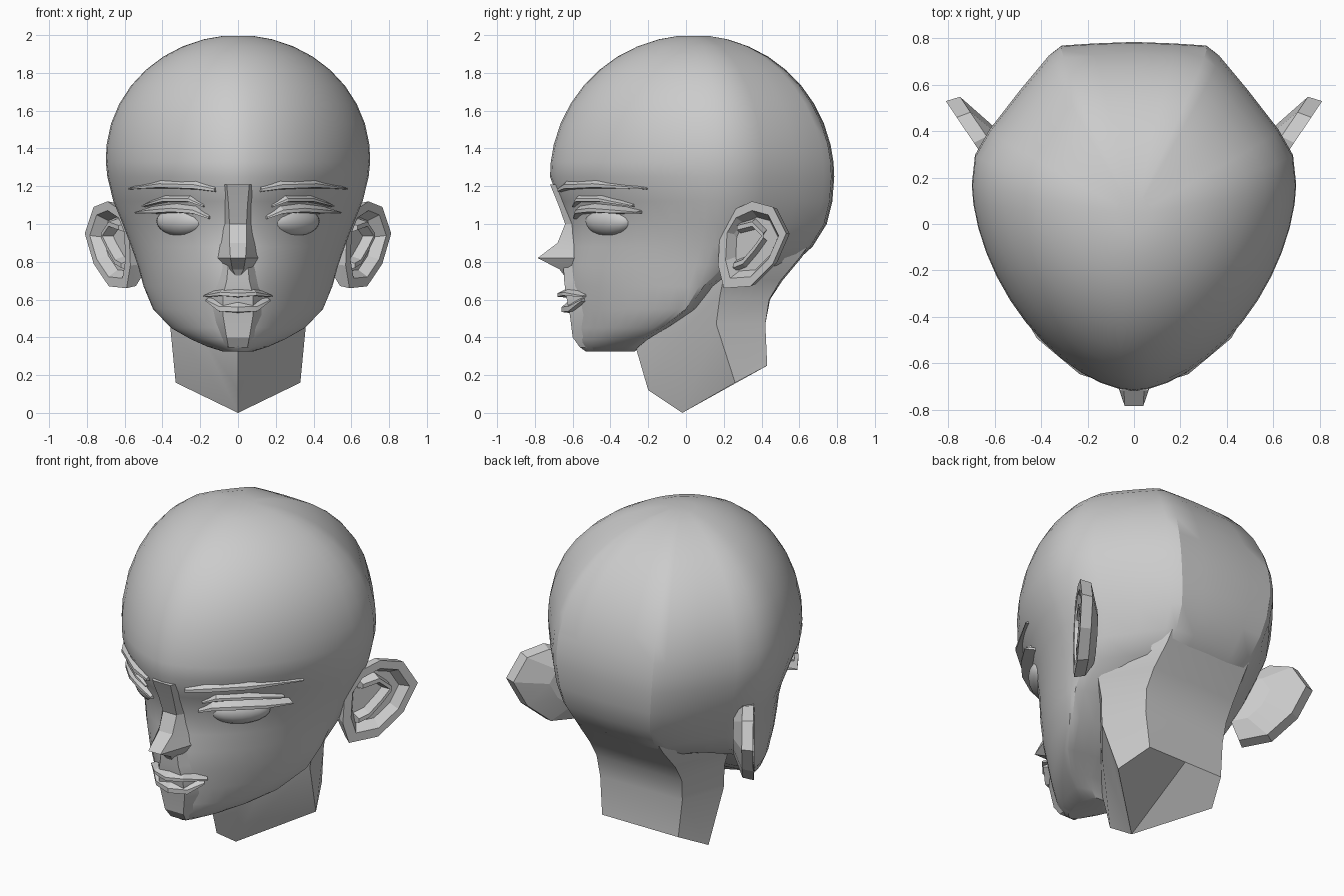
import bpy
import math
from mathutils import Vector

old = bpy.data.objects.get("Cube")
if old:
    bpy.data.objects.remove(old, do_unlink=True)

# One plain clay colour
clay = bpy.data.materials.new("clay_grey")
clay.use_nodes = True
clay.diffuse_color = (0.6, 0.6, 0.6, 1)
clay.node_tree.nodes["Principled BSDF"].inputs["Base Color"].default_value = clay.diffuse_color


def finish(obj, angle, mirror):
    """Colour, recalculate normals, shade and optionally mirror an object."""
    obj.data.materials.clear()
    obj.data.materials.append(clay)
    bpy.ops.object.select_all(action='DESELECT')
    obj.select_set(True)
    bpy.context.view_layer.objects.active = obj
    bpy.ops.object.mode_set(mode='EDIT')
    bpy.ops.mesh.select_all(action='SELECT')
    bpy.ops.mesh.normals_make_consistent(inside=False)
    bpy.ops.object.mode_set(mode='OBJECT')
    if mirror:
        modifier = obj.modifiers.new("mirror", 'MIRROR')
        modifier.use_clip = True
        bpy.ops.object.modifier_apply(modifier=modifier.name)
    bpy.ops.object.shade_smooth_by_angle(angle=math.radians(angle))


def loft(name, rings, angle=30, mirror=False, closed=True):
    """Join rings of equal length with quads and cap the ends."""
    count = len(rings[0])
    verts = [tuple(point) for ring in rings for point in ring]
    faces = []
    for r in range(len(rings) - 1):
        for i in range(count if closed else count - 1):
            j = (i + 1) % count
            a, b = r * count, (r + 1) * count
            faces.append((a + i, a + j, b + j, b + i))
    faces.append(tuple(range(count)))
    faces.append(tuple(range(len(verts) - count, len(verts))))
    mesh = bpy.data.meshes.new(name)
    mesh.from_pydata(verts, [], faces)
    mesh.validate()
    obj = bpy.data.objects.new(name, mesh)
    bpy.context.collection.objects.link(obj)
    finish(obj, angle, mirror)


# Face sections below the brow: height, half width, front, back, widest y, roundness
FACE = [
    (1.25, .69, -.72, .785, .17, 1.72),
    (1.12, .66, -.67, .775, .17, 1.6),
    (1.0, .61, -.62, .745, .16, 1.6),
    (.88, .565, -.62, .67, .14, 1.6),
    (.78, .53, -.63, .56, .11, 1.6),
    (.67, .5, -.63, .18, .07, 1.55),
    (.55, .45, -.61, .06, 0, 1.5),
    (.45, .355, -.6, -.1, -.14, 1.45),
    (.39, .25, -.59, -.2, -.24, 1.5),
    (.35, .16, -.565, -.25, -.3, 1.6),
    (.325, .08, -.53, -.27, -.35, 1.8),
]


def section(z):
    """Half width, front, back, widest y and roundness of the head at a height."""
    if z >= FACE[0][0]:
        s = math.sqrt(max(0, 1 - ((z - 1.25) / .75) ** 2))
        w = .7 * math.sqrt(max(0, 1 - ((z - 1.35) / .65) ** 2))
        return w, .04 - .76 * s, .04 + .745 * s, .04 + .13 * s, 2 - .28 * s
    for upper, lower in zip(FACE, FACE[1:]):
        if z >= lower[0]:
            t = (upper[0] - z) / (upper[0] - lower[0])
            return tuple(u + (v - u) * t for u, v in zip(upper[1:], lower[1:]))
    return FACE[-1][1:]


def face_y(x, z):
    w, front, back, mid, n = section(z)
    return mid - (mid - front) * max(0, 1 - (abs(x) / w) ** n) ** (1 / n)


# Head: round front, chamfered back with a flat band
BACK = [(.98, .21), (.89, .39), (.7, .67), (.525, .91), (.45, .975), (.24, .99), (0, 1)]


def head_ring(z, steps=12):
    w, front, back, mid, n = section(z)
    half = []
    for i in range(steps + 1):
        t = math.pi / 2 * i / steps
        half.append((w * math.sin(t) ** (2 / n),
                     mid - (mid - front) * max(0, math.cos(t)) ** (2 / n), z))
    half += [(w * u, mid + (back - mid) * v, z) for u, v in BACK]
    return half + [(-x, y, h) for x, y, h in reversed(half[1:-1])]


levels = [1.25 + .75 * math.sin(math.radians(a)) for a in (84, 76, 67, 58, 49, 40, 31, 22, 13, 6)]
loft("head", [head_ring(z) for z in levels + [row[0] for row in FACE]])

# Neck: half rings from throat to nape, slanted at the base
loft("neck", [
    [(0, -.2, .12), (0, -.02, 0), (.33, .26, .16), (.25, .43, .25), (0, .43, .25)],
    [(0, -.27, .36), (.2, -.03, .42), (.36, .16, .47), (.27, .42, .47), (0, .42, .47)],
    [(0, -.2, .6), (.25, 0, .65), (.38, .18, .62), (.28, .44, .6), (0, .445, .6)],
    [(0, -.1, .7), (.28, 0, .7), (.42, .2, .72), (.28, .5, .7), (0, .51, .7)],
    [(0, 0, .8), (.3, .05, .8), (.48, .24, .82), (.27, .6, .82), (0, .61, .82)],
    [(0, 0, 1), (.3, .1, 1), (.5, .25, 1), (.27, .73, 1), (0, .74, 1)],
], mirror=True, closed=False)


# Nose and muzzle: ridges with a flat front and sloping sides
def ridge(name, rows):
    rings = []
    for z, flat, front, base in rows:
        root = face_y(base, z) + .02
        rings.append([(-base, root, z), (-flat, front, z), (flat, front, z), (base, root, z)])
    loft(name, rings, angle=20)


ridge("nose", [(1.21, .06, -.72, .08), (1.1, .05, -.675, .085), (1.0, .045, -.64, .085),
               (.9, .045, -.68, .1), (.82, .04, -.785, .115), (.76, .03, -.67, .08),
               (.72, .01, -.64, .03)])
ridge("muzzle", [(.8, .05, -.65, .1), (.7, .06, -.645, .13), (.62, .08, -.635, .17),
                 (.52, .08, -.615, .15), (.4, .06, -.6, .1), (.345, .05, -.56, .06)])


# Tapered strips that slope out of the face: x, z, half height, depth
def strip(name, path):
    rings = []
    for x, z, h, d in path:
        e = .01
        slope = (face_y(x + e, z) - face_y(x - e, z)) / (2 * e)
        out = Vector((slope, -1, 0)).normalized()
        base = Vector((x, face_y(x, z), z))
        up = Vector((0, 0, h))
        rings.append([base - out * .02 + up, base + out * d - up * .2,
                      base + out * d - up * .8, base - out * .03 - up])
    loft(name, rings, angle=25, mirror=True)


strip("eyebrows", [(.12, 1.19, .022, .015), (.22, 1.215, .035, .025),
                   (.4, 1.22, .033, .025), (.57, 1.19, .008, .015)])
strip("eyelid_folds", [(.18, 1.1, .012, .01), (.25, 1.14, .026, .025),
                       (.38, 1.14, .026, .03), (.49, 1.1, .01, .025)])
strip("upper_eyelids", [(.15, 1.04, .015, .015), (.22, 1.08, .03, .035), (.32, 1.09, .032, .05),
                        (.42, 1.08, .028, .055), (.5, 1.065, .01, .055)])
strip("upper_lip", [(0, .64, .032, .055), (.07, .645, .03, .055), (.17, .622, .01, .025)])
strip("lower_lip", [(0, .57, .045, .045), (.08, .572, .042, .045), (.155, .602, .014, .025)])

# Eyeballs, turned to follow the curve of the face
for side, label in ((1, "left"), (-1, "right")):
    bpy.ops.mesh.primitive_uv_sphere_add(segments=20, ring_count=12, radius=1,
                                         location=(.295 * side, -.405, 1.015),
                                         rotation=(0, 0, math.radians(42) * side))
    eye = bpy.context.object
    eye.name = label + "_eyeball"
    eye.scale = (.17, .08, .08)
    finish(eye, 40, False)

# Ears: outline in y and z, leaning outward toward the back
OUTLINE = [(.17, .78), (.18, .97), (.24, 1.07), (.35, 1.12), (.46, 1.09),
           (.53, .95), (.46, .79), (.34, .67), (.2, .66)]
CENTRE = (.35, .9)


def ear_ring(scale, push, slide=0):
    """Scale the outline, push it behind the ear and slide it toward the root."""
    ring = []
    for y, z in OUTLINE:
        v = CENTRE[0] - slide + (y - CENTRE[0]) * scale
        h = CENTRE[1] + (z - CENTRE[1]) * scale
        ring.append((.57 + (v - .17) * .67 - push, v + push * .5, h))
    return ring


loft("ears", [ear_ring(.55, .1, .08), ear_ring(.95, .055), ear_ring(1, 0),
              ear_ring(.78, 0), ear_ring(.62, .05)], angle=15, mirror=True)

# Inner fold of the ear
FOLD = [(.27, .98), (.35, 1.0), (.41, .94), (.36, .87), (.3, .8), (.25, .78)]
fold_rings = []
for y, z in FOLD:
    x = .57 + (y - .17) * .67
    fold_rings.append([(x - .06, y + .02, z + .03), (x - .005, y, z + .012),
                       (x - .005, y, z - .012), (x - .06, y + .02, z - .03)])
loft("ear_folds", fold_rings, angle=15, mirror=True)
